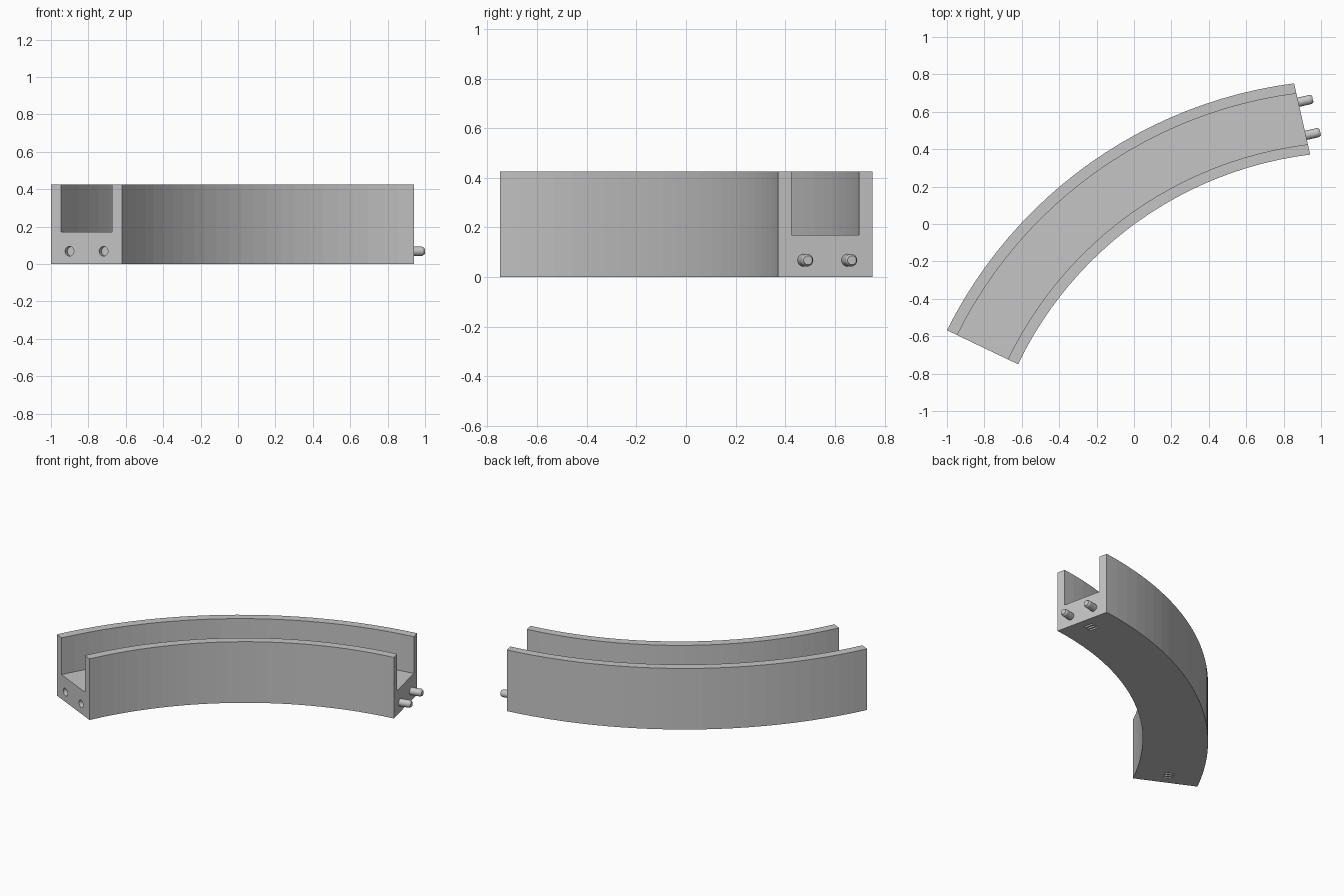
import bpy, bmesh, math
from mathutils import Matrix, Vector

if "Cube" in bpy.data.objects:
    bpy.data.objects.remove(bpy.data.objects["Cube"], do_unlink=True)

# Main dimensions: each side wall is an arc given by its start, end and rise
OUTER = (Vector((-1.0, -0.568)), Vector((0.856, 0.752)), 0.285)
INNER = (Vector((-0.62, -0.75)), Vector((0.942, 0.371)), 0.246)
STEPS, WALL = 24, 0.144
HEIGHT, FLOOR, PIN_Z = 0.426, 0.17, 0.068

grey = bpy.data.materials.new("plain grey")
grey.use_nodes = True
grey.diffuse_color = (0.56, 0.56, 0.56, 1)
grey.node_tree.nodes["Principled BSDF"].inputs["Base Color"].default_value = (0.56, 0.56, 0.56, 1)


def arc_point(arc, t):
    a, b, rise = arc
    chord = b - a
    along = chord.normalized()
    bulge = Vector((-along.y, along.x))
    half = 2 * math.atan(2 * rise / chord.length)
    radius = chord.length / 2 / math.sin(half)
    centre = (a + b) / 2 - bulge * radius * math.cos(half)
    turn = half * (2 * t - 1)
    return centre + radius * (bulge * math.cos(turn) + along * math.sin(turn))


def channel_point(t, across, z):
    return arc_point(INNER, t).lerp(arc_point(OUTER, t), across).to_3d() + Vector((0, 0, z))


def make_object(name, bm):
    bmesh.ops.recalc_face_normals(bm, faces=bm.faces)
    mesh = bpy.data.meshes.new(name)
    bm.to_mesh(mesh)
    bm.free()
    mesh.materials.append(grey)
    obj = bpy.data.objects.new(name, mesh)
    bpy.context.collection.objects.link(obj)
    return obj


def end_frame(t, fraction, z):
    """Matrix on an end face: local z points out, local x runs across the width."""
    inner, outer = channel_point(t, 0, z), channel_point(t, 1, z)
    across = (outer - inner).normalized()
    out = across.cross(Vector((0, 0, 1))) * (2 * t - 1)
    up = out.cross(across)
    m = Matrix((across, up, out)).transposed().to_4x4()
    m.translation = inner.lerp(outer, fraction)
    return m


def add_rod(bm, frame, z0, z1, r0, r1):
    bmesh.ops.create_cone(bm, cap_ends=True, segments=24, radius1=r0, radius2=r1,
                          depth=z1 - z0,
                          matrix=frame @ Matrix.Translation((0, 0, (z0 + z1) / 2)))


# Curved channel: a U section swept between the two arcs
section = [(0, 0), (1, 0), (1, HEIGHT), (1 - WALL, HEIGHT),
           (1 - WALL, FLOOR), (WALL, FLOOR), (WALL, HEIGHT), (0, HEIGHT)]
bm = bmesh.new()
rings = [[bm.verts.new(channel_point(i / STEPS, f, z)) for f, z in section]
         for i in range(STEPS + 1)]
n = len(section)
for a, b in zip(rings, rings[1:]):
    for k in range(n):
        bm.faces.new((a[k], a[(k + 1) % n], b[(k + 1) % n], b[k]))
bm.faces.new(rings[0])
bm.faces.new(rings[-1])
channel = make_object("curved_channel", bm)

# Cutter: shallow pin sockets in one end, small slots under both ends
bm = bmesh.new()
for fraction in (0.26, 0.74):
    add_rod(bm, end_frame(0, fraction, PIN_Z), -0.03, 0.05, 0.026, 0.026)
for t in (0, 1):
    frame = end_frame(t, 0.5, 0)
    for inset in (0.065, 0.09, 0.115):
        place = Matrix.Translation((0, 0, -inset)) @ Matrix.Diagonal((0.065, 0.05, 0.014, 1))
        bmesh.ops.create_cube(bm, size=1, matrix=frame @ place)
cutter = make_object("socket_cutter", bm)
cutter.hide_render = True

boolean = channel.modifiers.new("sockets", 'BOOLEAN')
boolean.operation = 'DIFFERENCE'
boolean.solver = 'EXACT'
boolean.object = cutter
bpy.context.view_layer.objects.active = channel
bpy.ops.object.modifier_apply(modifier="sockets")
bpy.data.objects.remove(cutter, do_unlink=True)

# Connecting pins with chamfered tips
for name, fraction in (("inner_pin", 0.27), ("outer_pin", 0.735)):
    bm = bmesh.new()
    frame = end_frame(1, fraction, PIN_Z)
    add_rod(bm, frame, -0.02, 0.066, 0.025, 0.025)
    add_rod(bm, frame, 0.066, 0.079, 0.025, 0.018)
    pin = make_object(name, bm)
    bpy.ops.object.select_all(action='DESELECT')
    pin.select_set(True)
    bpy.context.view_layer.objects.active = pin
    bpy.ops.object.shade_smooth_by_angle(angle=math.radians(25))
